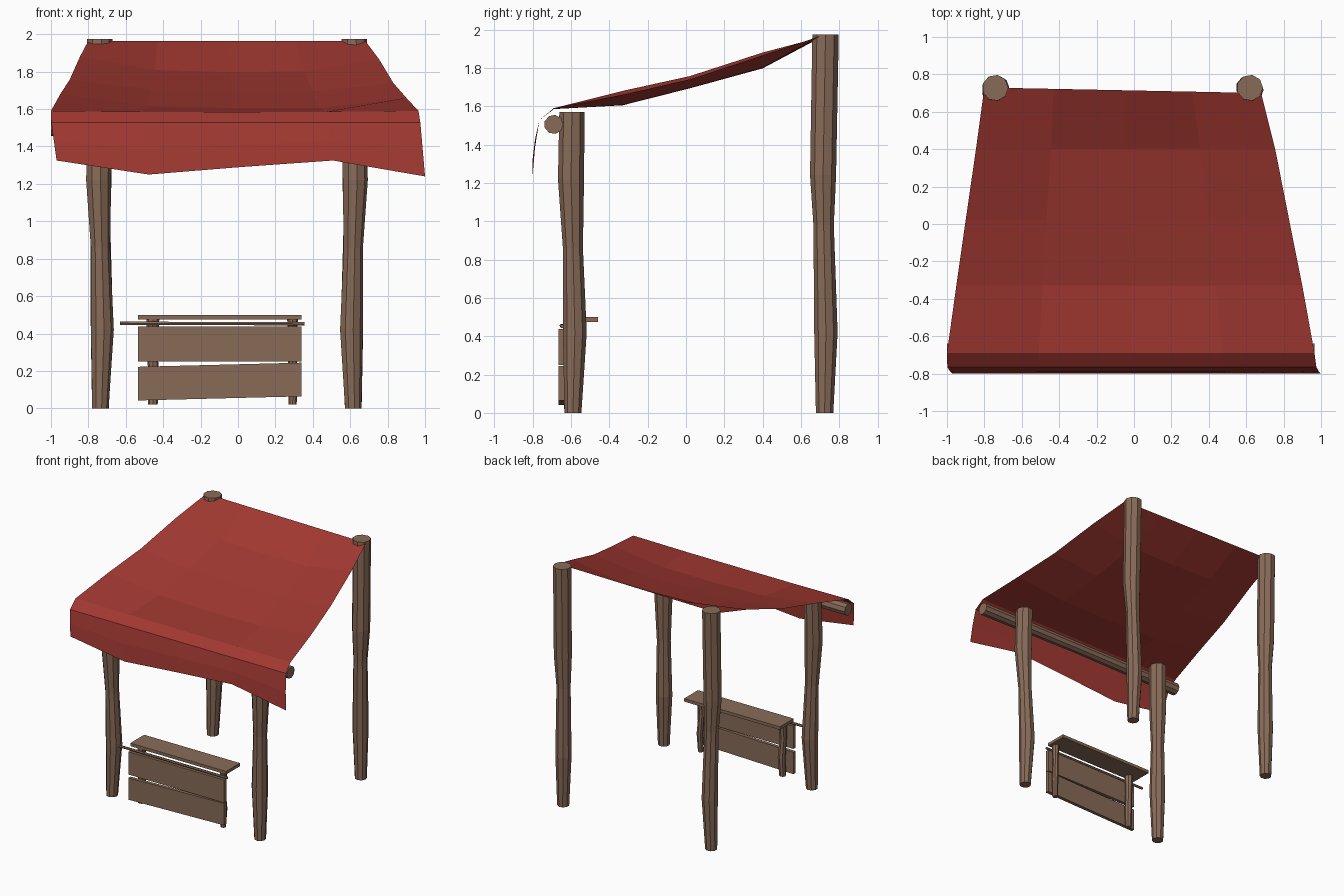
import bpy, bmesh, math
from mathutils import Vector

if "Cube" in bpy.data.objects:
    bpy.data.objects.remove(bpy.data.objects["Cube"], do_unlink=True)


def material(name, color):
    m = bpy.data.materials.new(name)
    m.use_nodes = True
    m.diffuse_color = color
    m.node_tree.nodes["Principled BSDF"].inputs["Base Color"].default_value = color
    return m


wood = material("weathered wood", (0.25, 0.148, 0.098, 1))
cloth = material("red cloth", (0.36, 0.040, 0.031, 1))


def finish(bm, name, mat, recalc=True):
    if recalc:
        bmesh.ops.recalc_face_normals(bm, faces=bm.faces)
    me = bpy.data.meshes.new(name)
    bm.to_mesh(me)
    bm.free()
    me.materials.append(mat)
    ob = bpy.data.objects.new(name, me)
    bpy.context.scene.collection.objects.link(ob)
    return ob


def log(name, sections, sides=9, axis="Z"):
    """Faceted log through (centre, radius) sections, rings square to the axis."""
    bm = bmesh.new()
    rings = []
    for centre, r in sections:
        ring = []
        for i in range(sides):
            a = math.tau * i / sides
            u, v = r * math.cos(a), r * math.sin(a)
            off = Vector((u, v, 0)) if axis == "Z" else Vector((0, u, v))
            ring.append(bm.verts.new(Vector(centre) + off))
        rings.append(ring)
    for a, b in zip(rings, rings[1:]):
        for i in range(sides):
            j = (i + 1) % sides
            bm.faces.new((a[i], a[j], b[j], b[i]))
    bm.faces.new(rings[0])
    bm.faces.new(rings[-1])
    return finish(bm, name, wood)


def plank(name, x, y, z, rise=0.0):
    """Box between the given ranges; rise lifts the +x end."""
    bm = bmesh.new()
    bmesh.ops.create_cube(bm, size=1)
    for v in bm.verts:
        t = v.co + Vector((0.5, 0.5, 0.5))
        v.co = [lo + (hi - lo) * f for (lo, hi), f in zip((x, y, z), t)]
        v.co.z += rise * t.x
    return finish(bm, name, wood)


# Four crooked posts: (height, inward bend, y bend, radius)
front_bends = [(0, 0, 0, 0.045), (0.42, 0.01, 0.01, 0.063), (0.86, 0, 0, 0.053),
               (1.22, -0.01, -0.01, 0.069), (1.57, -0.005, -0.005, 0.067)]
back_bends = [(0, 0, 0, 0.046), (0.42, 0.008, 0.007, 0.062), (0.98, 0, -0.005, 0.054),
              (1.24, -0.008, -0.008, 0.069), (1.975, -0.005, 0.005, 0.07)]
for side, x in (("right", -0.737), ("left", 0.615)):
    inward = 1 if x < 0 else -1
    for end, y, bends in (("front", -0.59, front_bends), ("back", 0.723, back_bends)):
        log(f"{end}_{side}_post",
            [((x + inward * dx, y + dy, z), r) for z, dx, dy, r in bends])

# Pole carrying the front of the awning
log("awning_pole", [((-1.0, -0.69, 1.505), 0.05), ((0, -0.69, 1.51), 0.045),
                    ((0.965, -0.69, 1.505), 0.05)], axis="X")

# Sagging cloth: left/right ends of each row, and the drop in its middle
rows = [((-0.80, 0.73, 1.965), (0.68, 0.70, 1.965), 0),
        ((-0.845, 0.40, 1.88), (0.755, 0.40, 1.865), 0.075),
        ((-0.90, 0.02, 1.757), (0.83, 0.02, 1.74), 0.055),
        ((-0.95, -0.33, 1.68), (0.90, -0.33, 1.66), 0.065),
        ((-1.0, -0.69, 1.59), (0.965, -0.69, 1.59), 0.005),
        ((-0.998, -0.765, 1.527), (0.975, -0.765, 1.527), 0)]
sag = (0, 0.9, 1, 0.9, 0)
hem = (1.325, 1.25, 1.29, 1.325, 1.24)
bm = bmesh.new()
grid = []
for a, b, drop in rows:
    grid.append([bm.verts.new(Vector(a).lerp(Vector(b), i / 4) - Vector((0, 0, drop * s)))
                 for i, s in enumerate(sag)])
for f, y in ((0.5, -0.788), (1, -0.80)):
    grid.append([bm.verts.new((-0.998 + 0.028 * f + i / 4 * (1.973 - 0.003 * f),
                               y, 1.527 + (h - 1.527) * f))
                 for i, h in enumerate(hem)])
for upper, lower in zip(grid, grid[1:]):
    for i in range(4):
        bm.faces.new((lower[i], lower[i + 1], upper[i + 1], upper[i]))
finish(bm, "awning_cloth", cloth, recalc=False)

# Small counter: shelf, front boards, loose rod and legs
span = (-0.535, 0.34)
plank("counter_shelf", span, (-0.64, -0.46), (0.475, 0.50))
plank("upper_board", span, (-0.665, -0.637), (0.25, 0.438))
plank("lower_board", span, (-0.665, -0.637), (0.042, 0.222), rise=0.022)
log("counter_rod", [((-0.63, -0.65, 0.455), 0.01), ((0.355, -0.645, 0.452), 0.01)],
    sides=6, axis="X")
for name, x, r in (("right_counter_leg", -0.455, 0.03), ("left_counter_leg", 0.292, 0.025)):
    log(name, [((x, -0.61, 0.02), r * 0.85), ((x + 0.005, -0.605, 0.17), r),
               ((x - 0.005, -0.612, 0.33), r * 0.9), ((x, -0.605, 0.476), r * 1.15)], sides=8)
